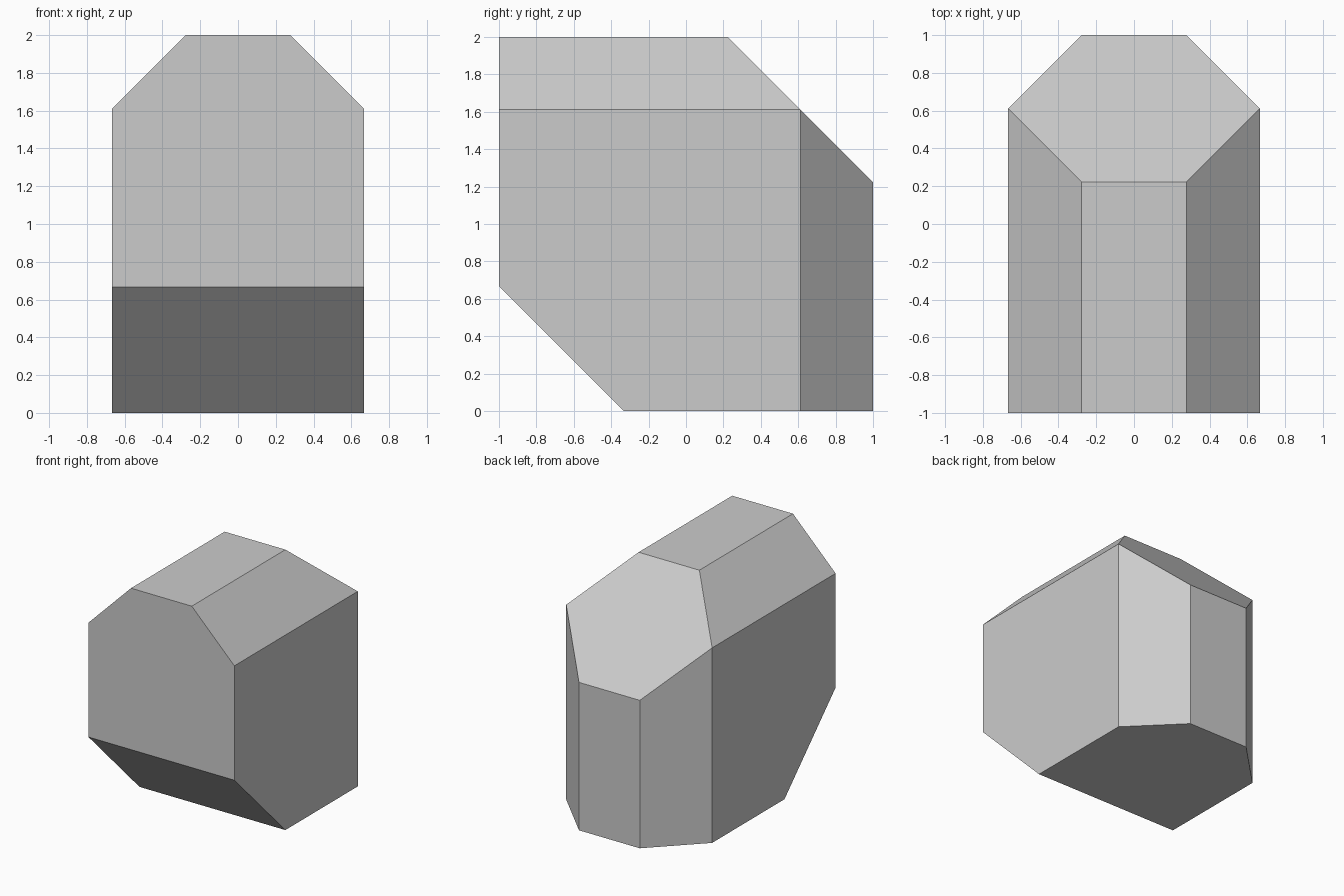
import bpy, bmesh
from mathutils import Matrix, Vector

if "Cube" in bpy.data.objects:
    bpy.data.objects.remove(bpy.data.objects["Cube"])

HALF_W = 2 / 3      # half width in x
CHAMFER = 0.3889    # bevel on the top and rear edges

bm = bmesh.new()

# Plain block standing on the ground
bmesh.ops.create_cube(bm, size=2, matrix=Matrix.Translation((0, 0, 1)) @ Matrix.Diagonal((HALF_W, 1, 1, 1)))


def slice_off(point, normal):
    """Remove everything on the normal side of the plane and cap the cut."""
    bmesh.ops.bisect_plane(bm, geom=bm.verts[:] + bm.edges[:] + bm.faces[:], dist=1e-4,
                           plane_co=Vector(point), plane_no=Vector(normal).normalized(),
                           clear_outer=True)
    bmesh.ops.remove_doubles(bm, verts=bm.verts[:], dist=1e-3)
    bmesh.ops.holes_fill(bm, edges=[e for e in bm.edges if e.is_boundary], sides=0)


# Mirrored chamfers along the top and the rear upright edges
for s in (-1, 1):
    slice_off((s * HALF_W, 0, 2 - CHAMFER), (s, 0, 1))
    slice_off((s * HALF_W, 1 - CHAMFER, 0), (s, 1, 0))

# Sloping hexagon at the top rear
slice_off((0, 1, 2 - 2 * CHAMFER), (0, 1, 1))

# Undercut at the bottom front
slice_off((0, -1, 2 / 3), (0, -1, -1))

bmesh.ops.recalc_face_normals(bm, faces=bm.faces[:])
mesh = bpy.data.meshes.new("faceted_block")
bm.to_mesh(mesh)
bm.free()
bpy.context.collection.objects.link(bpy.data.objects.new("faceted_block", mesh))
